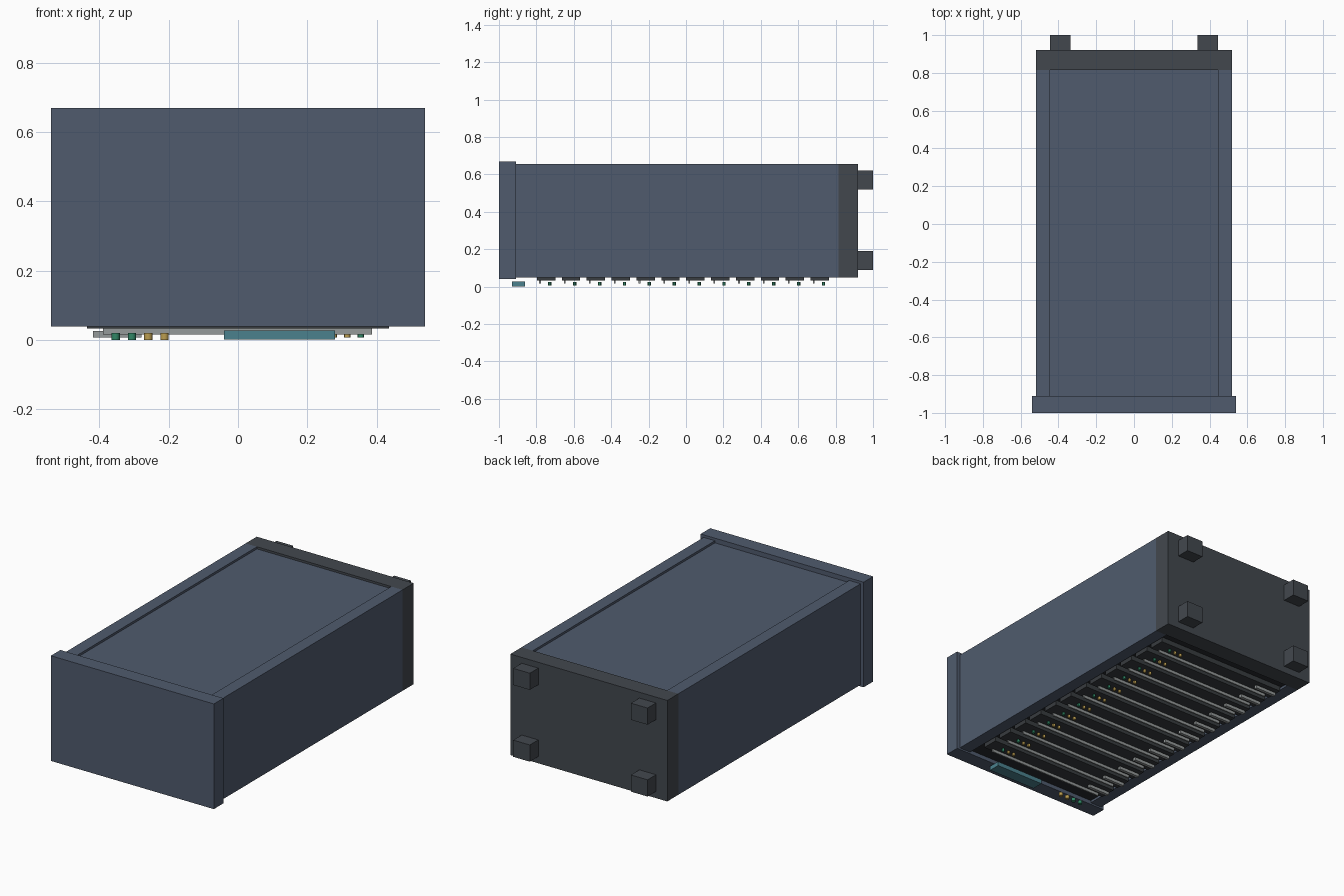
import bpy

if "Cube" in bpy.data.objects:
    bpy.data.objects.remove(bpy.data.objects["Cube"])


def material(name, rgb):
    m = bpy.data.materials.new(name)
    m.diffuse_color = (*rgb, 1)
    m.use_nodes = True
    m.node_tree.nodes["Principled BSDF"].inputs["Base Color"].default_value = m.diffuse_color
    return m


BLUE = material("blue_steel", (0.08, 0.105, 0.155))
DARK = material("dark_steel", (0.055, 0.064, 0.076))
BLACK = material("black_panel", (0.022, 0.025, 0.03))
SLATE = material("slate_plate", (0.04, 0.045, 0.05))
GREY = material("grey_metal", (0.30, 0.32, 0.32))
TEAL = material("teal_screen", (0.07, 0.22, 0.27))
GREEN = material("green_light", (0.03, 0.24, 0.13))
AMBER = material("amber_light", (0.50, 0.34, 0.08))


def box(name, x, y, z, mat):
    """Box from (min, max) ranges on each axis."""
    lo, hi = zip(x, y, z)
    verts = [(a, b, c) for a in (lo[0], hi[0]) for b in (lo[1], hi[1]) for c in (lo[2], hi[2])]
    faces = [(0, 1, 3, 2), (4, 6, 7, 5), (0, 4, 5, 1), (2, 3, 7, 6), (0, 2, 6, 4), (1, 5, 7, 3)]
    mesh = bpy.data.meshes.new(name)
    mesh.from_pydata(verts, [], faces)
    mesh.materials.append(mat)
    ob = bpy.data.objects.new(name, mesh)
    bpy.context.collection.objects.link(ob)
    return ob


def light(name, x, y, z, r, mat):
    """Small round indicator pointing down, z is its (min, max) range."""
    bpy.ops.mesh.primitive_cylinder_add(vertices=12, radius=r, depth=z[1] - z[0],
                                        location=(x, y, sum(z) / 2))
    ob = bpy.context.object
    ob.name = name
    ob.data.materials.append(mat)
    bpy.ops.object.shade_smooth_by_angle()


# Cabinet lying on its front: side walls, sunken rear panel, sunken front panel
for side, s in (("left", -1), ("right", 1)):
    box(f"{side}_wall", sorted((s * 0.445, s * 0.52)), (-0.91, 0.815), (0.05, 0.655), BLUE)
box("rear_panel", (-0.445, 0.445), (-0.91, 0.815), (0.60, 0.642), BLUE)
box("front_panel", (-0.445, 0.445), (-0.91, 0.815), (0.064, 0.10), BLACK)

# Top cap and plinth at the two ends
box("top_cap", (-0.54, 0.54), (-1.0, -0.91), (0.04, 0.67), BLUE)
box("plinth", (-0.52, 0.52), (0.815, 0.92), (0.05, 0.655), DARK)

# Four feet
for s in (-1, 1):
    for z in (0.09, 0.52):
        box("foot", sorted((s * 0.335, s * 0.445)), (0.92, 1.0), (z, z + 0.10), DARK)

# Display and status lights on the cap
box("display", (-0.04, 0.28), (-0.93, -0.86), (0.002, 0.028), TEAL)
for i, mat in enumerate((GREEN, GREEN, AMBER, AMBER)):
    light("status_light", -0.353 + i * 0.047, -0.895, (0.0, 0.02), 0.012, mat)

# Twelve server units, each with plate, trim bar, handle and lights
for i in range(12):
    y = -0.748 + i * 0.133
    box("unit_plate", (-0.435, 0.435), (y - 0.049, y + 0.049), (0.034, 0.07), SLATE)
    box("unit_trim", (-0.39, 0.387), (y - 0.037, y - 0.028), (0.016, 0.033), GREY)
    box("unit_handle", (-0.418, -0.278), (y + 0.011, y + 0.029), (0.007, 0.026), GREY)
    for x, mat in ((0.354, GREEN), (0.315, AMBER), (0.276, AMBER)):
        light("unit_light", x, y + 0.02, (0.007, 0.024), 0.009, mat)
